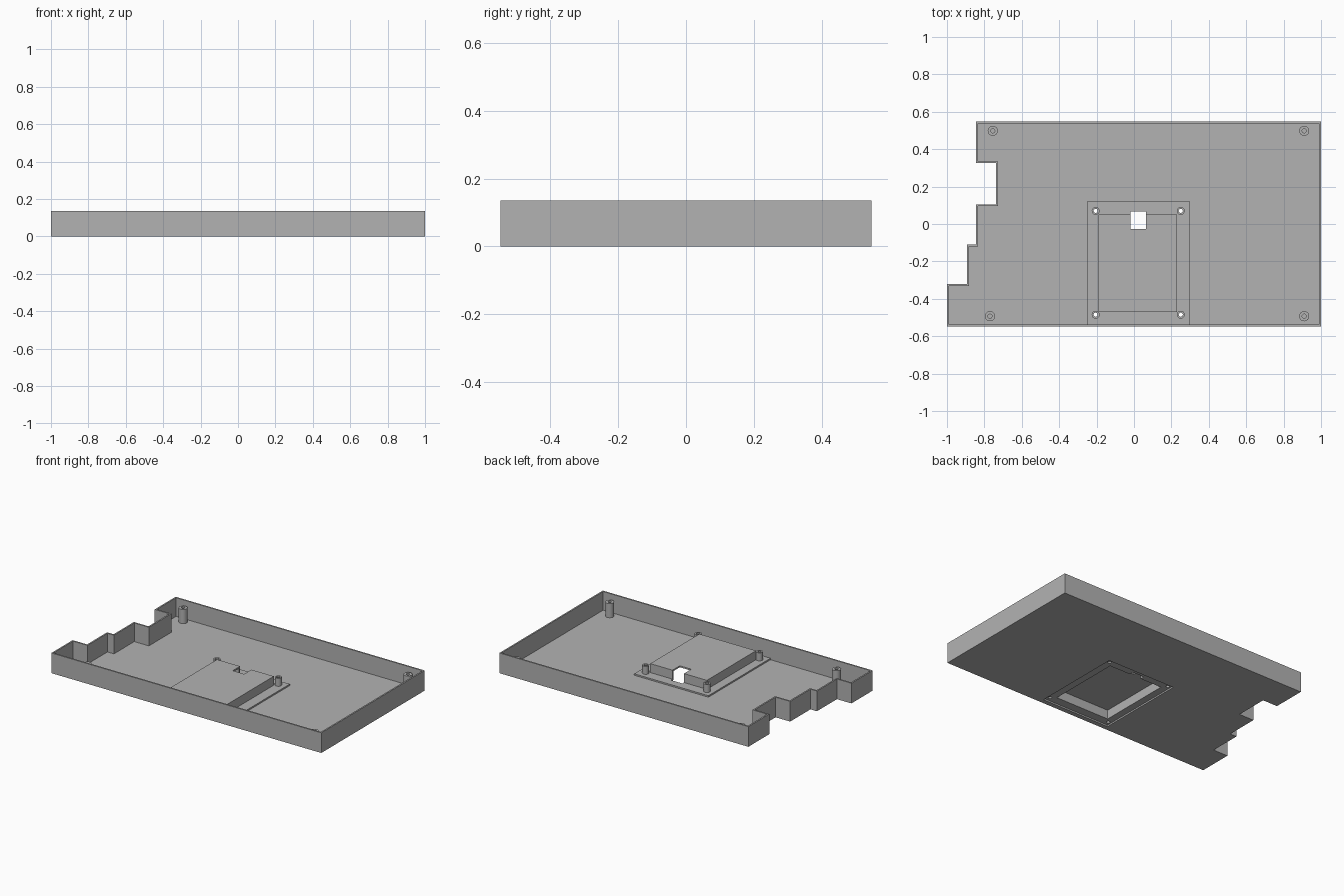
import bpy, bmesh, math
from mathutils import Vector

if "Cube" in bpy.data.objects:
    bpy.data.objects.remove(bpy.data.objects["Cube"], do_unlink=True)

grey = bpy.data.materials.new("plain_grey")
grey.use_nodes = True
COLOUR = (0.45, 0.45, 0.45, 1)
grey.diffuse_color = COLOUR
grey.node_tree.nodes["Principled BSDF"].inputs["Base Color"].default_value = COLOUR

HEIGHT, FLOOR, STEP, DECK, WALL = 0.135, 0.01, 0.02, 0.08, 0.01


def finish(name, bm):
    bmesh.ops.recalc_face_normals(bm, faces=bm.faces)
    mesh = bpy.data.meshes.new(name)
    bm.to_mesh(mesh)
    bm.free()
    mesh.materials.append(grey)
    obj = bpy.data.objects.new(name, mesh)
    bpy.context.collection.objects.link(obj)
    return obj


def prism(name, points, z0, z1):
    bm = bmesh.new()
    base = bm.faces.new([bm.verts.new((x, y, z0)) for x, y in points])
    new = bmesh.ops.extrude_face_region(bm, geom=[base])["geom"]
    verts = [v for v in new if isinstance(v, bmesh.types.BMVert)]
    bmesh.ops.translate(bm, verts=verts, vec=(0, 0, z1 - z0))
    return finish(name, bm)


def block(name, x0, x1, y0, y1, z0, z1):
    return prism(name, [(x0, y0), (x1, y0), (x1, y1), (x0, y1)], z0, z1)


def cylinder(name, x, y, r, z0, z1, sides=32):
    angles = [math.tau * i / sides for i in range(sides)]
    return prism(name, [(x + r * math.cos(a), y + r * math.sin(a)) for a in angles], z0, z1)


def inset(points, d):
    # Move each corner of a counter-clockwise right-angled outline inward
    result = []
    for i, p in enumerate(points):
        p = Vector(p)
        a = (p - Vector(points[i - 1])).normalized()
        b = (Vector(points[(i + 1) % len(points)]) - p).normalized()
        result.append(p + d * (Vector((-a.y, a.x)) + Vector((-b.y, b.x))))
    return result


def cut(obj, cutters):
    for c in cutters:
        c.hide_render = True
        mod = obj.modifiers.new("cut", "BOOLEAN")
        mod.operation, mod.solver, mod.object = "DIFFERENCE", "EXACT", c
        bpy.context.view_layer.objects.active = obj
        bpy.ops.object.modifier_apply(modifier=mod.name)


def post(name, x, y, r, bore, z0, z1, sides=32):
    # Hollow screw post, spun from a rectangular section
    bm = bmesh.new()
    section = [(bore, z0), (r, z0), (r, z1), (bore, z1)]
    verts = [bm.verts.new((x + px, y, z)) for px, z in section]
    edges = [bm.edges.new((verts[i - 1], verts[i])) for i in range(4)]
    bmesh.ops.spin(bm, geom=verts + edges, cent=(x, y, 0), axis=(0, 0, 1),
                   angle=math.tau, steps=sides, use_duplicate=False)
    bmesh.ops.remove_doubles(bm, verts=bm.verts, dist=1e-5)
    obj = finish(name, bm)
    bpy.ops.object.select_all(action="DESELECT")
    obj.select_set(True)
    bpy.context.view_layer.objects.active = obj
    bpy.ops.object.shade_smooth_by_angle(angle=math.radians(30))


# Tray with notched right side
Y = 0.547
outline = [(-1, -Y), (1, -Y), (1, Y), (-0.845, Y), (-0.845, 0.325), (-0.737, 0.325),
           (-0.737, 0.105), (-0.845, 0.105), (-0.845, -0.11), (-0.893, -0.11),
           (-0.893, -0.322), (-1, -0.322)]
tray = prism("tray", outline, 0, HEIGHT)
cavity = prism("cavity_cutter", inset(outline, WALL), FLOOR, 1)
recess = block("recess_cutter", -0.225, 0.275, -0.515, 0.097, -1, FLOOR + 0.005)
cut(tray, [cavity, recess])

# Low step and raised deck, hollow underneath
step = block("platform_step", -0.25, 0.3, -Y + WALL, 0.12, FLOOR, STEP)
deck = block("raised_deck", -0.19, 0.23, -0.47, 0.05, STEP, DECK)
pocket = block("pocket_cutter", -0.178, 0.218, -0.458, 0.038, -1, DECK - 0.01)
window = block("window_cutter", -0.02, 0.065, -0.027, 0.067, -1, 1)

# Small posts with through holes around the deck
corners = [(x, y) for x in (-0.205, 0.25) for y in (-0.485, 0.07)]
holes = []
for x, y in corners:
    holes.append(cylinder("screw_hole_cutter", x, y, 0.011, -1, DECK - 0.012))
    post("deck_post", x, y, 0.021, 0.011, STEP, 0.073)
cut(step, [pocket, window] + holes)
cut(deck, [pocket, window])

# Tall corner posts
for x, y in [(-0.755, 0.498), (0.91, 0.498), (-0.77, -0.493), (0.91, -0.493)]:
    post("corner_post", x, y, 0.027, 0.011, FLOOR, 0.105)

# Remove the used cutters
for c in [cavity, recess, pocket, window] + holes:
    bpy.data.objects.remove(c, do_unlink=True)
